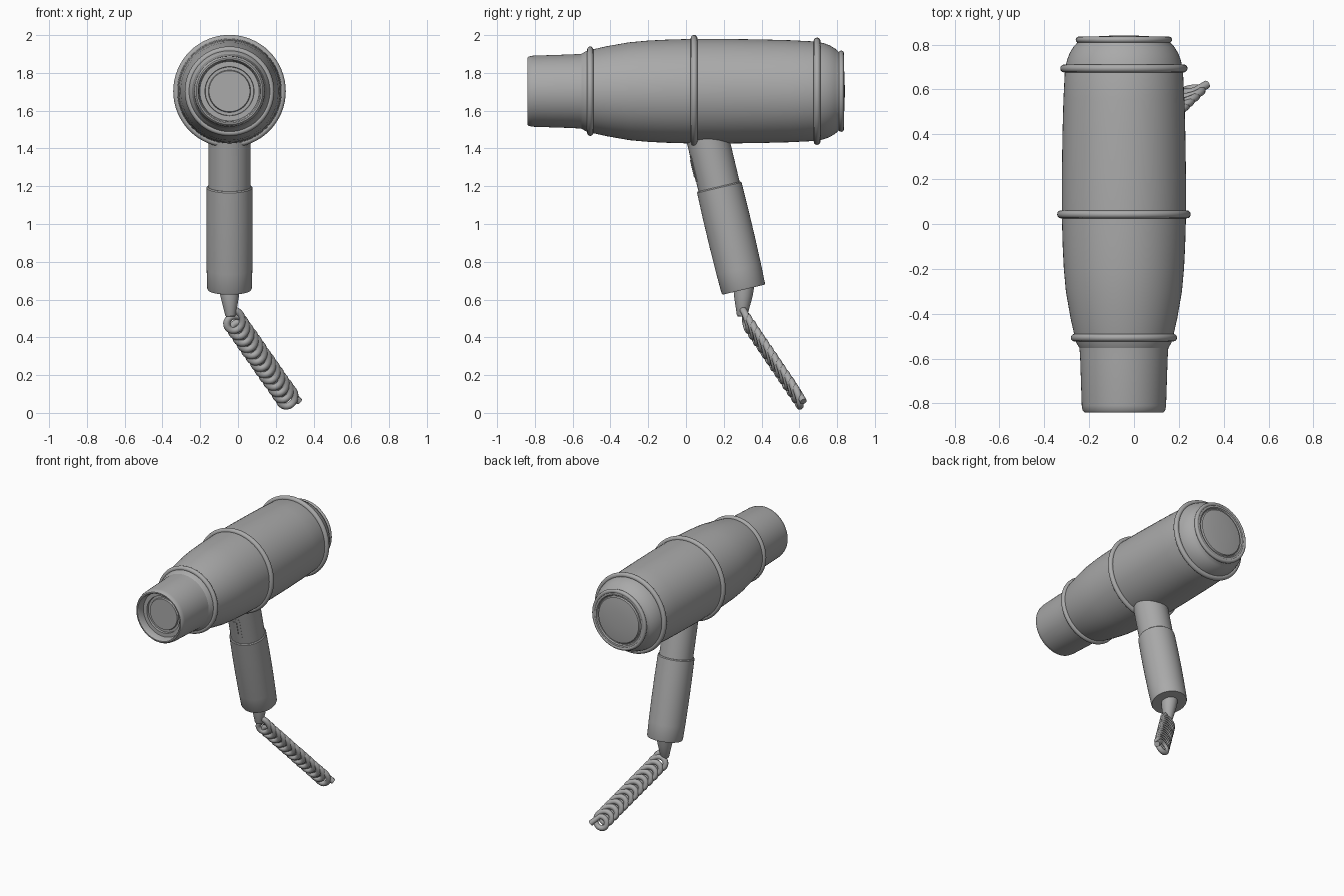
import bpy, bmesh, math
from mathutils import Vector, Matrix

if "Cube" in bpy.data.objects:
    bpy.data.objects.remove(bpy.data.objects["Cube"])

CX, CZ = -0.045, 1.703          # barrel axis
grey = bpy.data.materials.new("plain grey")
grey.diffuse_color = (0.4, 0.4, 0.4, 1)
grey.use_nodes = True
grey.node_tree.nodes["Principled BSDF"].inputs["Base Color"].default_value = grey.diffuse_color


def finish(name, bm, angle=35):
    bmesh.ops.remove_doubles(bm, verts=bm.verts, dist=1e-5)
    bmesh.ops.recalc_face_normals(bm, faces=bm.faces)
    me = bpy.data.meshes.new(name)
    bm.to_mesh(me)
    bm.free()
    ob = bpy.data.objects.new(name, me)
    bpy.context.collection.objects.link(ob)
    me.materials.append(grey)
    bpy.ops.object.select_all(action='DESELECT')
    ob.select_set(True)
    bpy.context.view_layer.objects.active = ob
    bpy.ops.object.shade_smooth_by_angle(angle=math.radians(angle))
    return ob


def lathe(name, profile, origin, axis, sides=64):
    """Turn (distance along axis, radius) points around an axis."""
    bm = bmesh.new()
    verts = [bm.verts.new((r, 0, t)) for t, r in profile]
    edges = [bm.edges.new(p) for p in zip(verts, verts[1:])]
    bmesh.ops.spin(bm, geom=verts + edges, cent=(0, 0, 0), axis=(0, 0, 1),
                   angle=math.tau, steps=sides, use_merge=True)
    rot = Vector(axis).to_track_quat('Z', 'Y').to_matrix().to_4x4()
    bm.transform(Matrix.Translation(origin) @ rot)
    return finish(name, bm)


def barrel_part(name, profile):
    return lathe(name, profile, (CX, 0, CZ), (0, 1, 0))


# Barrel housing with rear shoulder and shallow rear dome
barrel_part("barrel", [
    (-0.555, 0.0), (-0.555, 0.197), (-0.53, 0.212), (-0.50, 0.220), (-0.42, 0.238),
    (-0.30, 0.259), (-0.20, 0.268), (-0.10, 0.273), (0.04, 0.277),
    (0.20, 0.277), (0.40, 0.274), (0.55, 0.270), (0.69, 0.263),
    (0.73, 0.254), (0.76, 0.243), (0.79, 0.225), (0.81, 0.207),
    (0.832, 0.203), (0.832, 0.178), (0.824, 0.172), (0.824, 0.166),
    (0.832, 0.160), (0.837, 0.12), (0.840, 0.06), (0.841, 0.0)])

# Nozzle: rounded lip, recessed mouth and stepped inner disc
barrel_part("nozzle", [
    (-0.54, 0.0), (-0.54, 0.199), (-0.60, 0.195), (-0.81, 0.188), (-0.832, 0.184),
    (-0.84, 0.176), (-0.84, 0.168), (-0.832, 0.162), (-0.79, 0.157),
    (-0.79, 0.130), (-0.775, 0.128), (-0.775, 0.112), (-0.785, 0.108),
    (-0.785, 0.0)])

# Trim rings around the barrel
for name, y, outer, tube in (("front_ring", -0.507, 0.237, 0.017),
                             ("middle_ring", 0.043, 0.298, 0.018),
                             ("rear_ring", 0.694, 0.284, 0.018),
                             ("end_ring", 0.822, 0.215, 0.014)):
    circle = [(y + tube * math.sin(a), outer - tube + tube * math.cos(a))
              for a in (math.tau * i / 12 for i in range(13))]
    barrel_part(name, circle)

# Handle neck, grip and cord sleeve along one tilted axis
grip_top = Vector((CX, 0.175, 1.198))
grip_end = Vector((CX, 0.305, 0.652))
down = (grip_end - grip_top).normalized()
lathe("handle_neck", [(-0.40, 0), (-0.40, 0.112), (0.02, 0.112), (0.02, 0)],
      grip_top, down)
lathe("grip", [(0, 0), (0, 0.116), (0.006, 0.121), (0.15, 0.123), (0.30, 0.123),
               (0.45, 0.121), (0.553, 0.118), (0.561, 0.114), (0.561, 0)],
      grip_top, down)
lathe("cord_sleeve", [(-0.03, 0), (-0.03, 0.056), (0.03, 0.05), (0.135, 0.028),
                      (0.142, 0.024), (0.142, 0)],
      grip_end, (0.04, -0.06, -1), 32)


# Switch on the front of the neck: curved frame plate and slider
def curved_plate(name, half_width, z_low, z_high, radius):
    bm = bmesh.new()
    limit = math.asin(half_width / radius)
    grid = []
    for z in (z_low, z_high):
        t = (z - grip_top.z) / down.z
        c = grip_top + down * t
        row = []
        for r in (radius, 0.105):
            angs = [limit * (i / 4 - 1) for i in range(9)]
            row.append([bm.verts.new(c + Vector((r * math.sin(a), -r * math.cos(a), 0)))
                        for a in angs])
        grid.append(row[0] + row[1][::-1])
    n = len(grid[0])
    for i in range(n):
        j = (i + 1) % n
        bm.faces.new((grid[0][i], grid[0][j], grid[1][j], grid[1][i]))
    bm.faces.new(grid[0])
    bm.faces.new(grid[1][::-1])
    return finish(name, bm)


curved_plate("switch_frame", 0.038, 1.225, 1.36, 0.117)
curved_plate("switch_slider", 0.017, 1.245, 1.34, 0.121)

# Coiled cord: loops stacked on a slanted line
start = Vector((-0.03, 0.31, 0.50))
end = Vector((0.272, 0.603, 0.066))
TURNS, STEPS, LOOP = 13, 24, 0.047
points = [Vector((-0.035, 0.294, 0.53))]
for i in range(TURNS * STEPS + 1):
    a = math.pi / 2 - math.tau * i / STEPS
    dx, dz = LOOP * math.cos(a), LOOP * math.sin(a)
    points.append(start.lerp(end, i / (TURNS * STEPS))
                  + Vector((dx, 0.2 * dx - 0.25 * dz, dz)))
points.append(Vector((0.325, 0.622, 0.06)))     # loose tail

curve = bpy.data.curves.new("coiled_cord", 'CURVE')
curve.dimensions = '3D'
curve.bevel_depth = 0.019
curve.bevel_resolution = 2
curve.use_fill_caps = True
spline = curve.splines.new('POLY')
spline.points.add(len(points) - 1)
for p, co in zip(spline.points, points):
    p.co = (*co, 1)
curve.materials.append(grey)
cord = bpy.data.objects.new("coiled_cord", curve)
bpy.context.collection.objects.link(cord)
